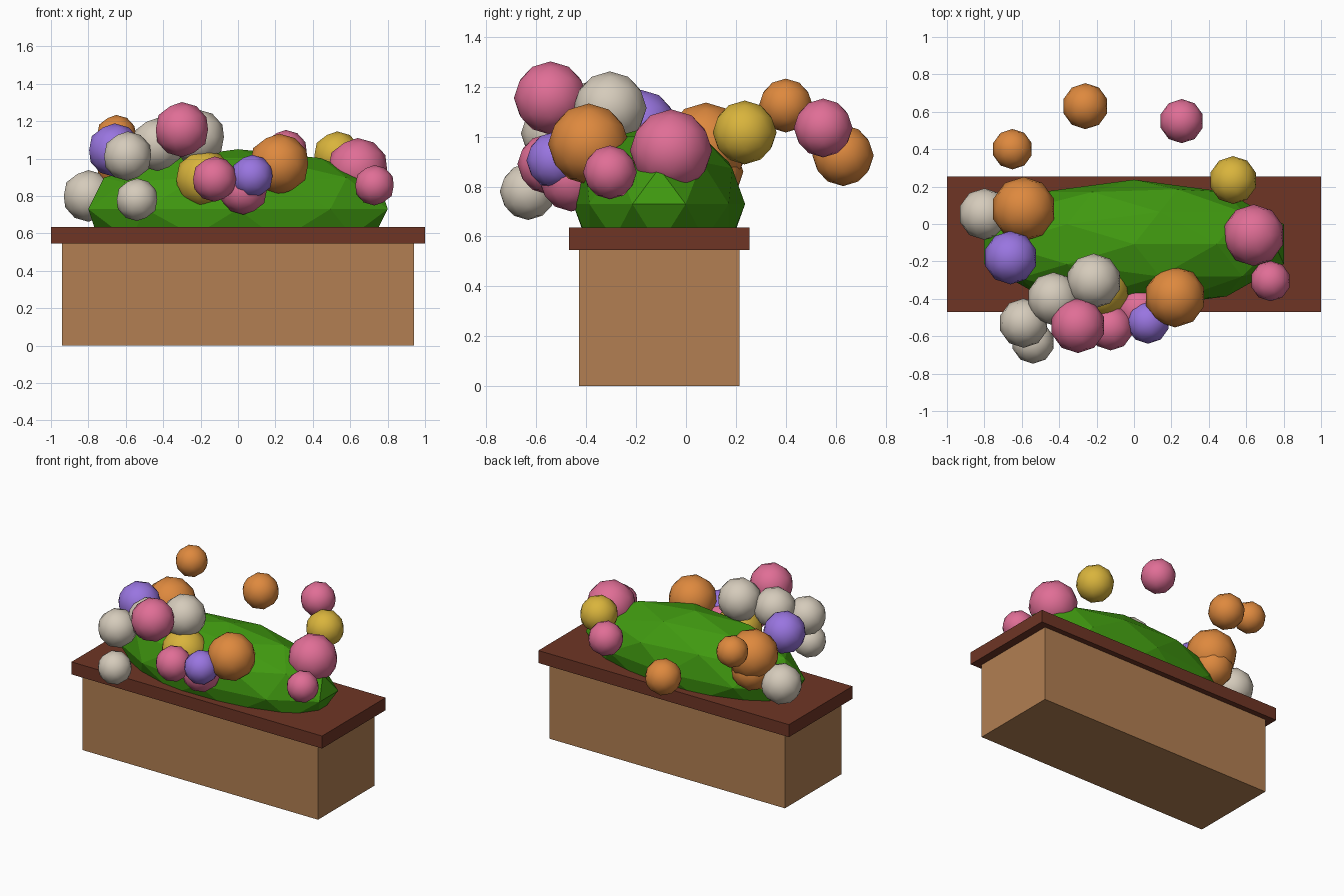
import bpy

if "Cube" in bpy.data.objects:
    bpy.data.objects.remove(bpy.data.objects["Cube"])

CY = -0.108  # planter centre line


def material(name, r, g, b):
    def lin(c):
        c /= 255
        return c / 12.92 if c <= 0.04045 else ((c + 0.055) / 1.055) ** 2.4
    m = bpy.data.materials.new(name)
    m.diffuse_color = (lin(r), lin(g), lin(b), 1)
    m.use_nodes = True
    m.node_tree.nodes["Principled BSDF"].inputs["Base Color"].default_value = m.diffuse_color
    return m


def finish(name, mat):
    o = bpy.context.object
    o.name = name
    o.data.materials.append(mat)
    bpy.ops.object.transform_apply(location=False, rotation=False, scale=True)
    return o


def box(name, mat, hx, y0, y1, z0, z1):
    bpy.ops.mesh.primitive_cube_add(size=1, location=(0, (y0 + y1) / 2, (z0 + z1) / 2))
    bpy.context.object.scale = (2 * hx, y1 - y0, z1 - z0)
    return finish(name, mat)


def ball(name, mat, loc, scale, smooth):
    bpy.ops.mesh.primitive_ico_sphere_add(subdivisions=2, radius=1, location=loc)
    bpy.context.object.scale = scale
    o = finish(name, mat)
    if smooth:
        bpy.ops.object.shade_smooth()
    return o


# Planter box and rim
box("planter_box", material("tan wood", 178, 127, 82), 0.94, -0.43, 0.215, 0, 0.55)
box("planter_rim", material("dark brown wood", 110, 53, 37), 1.0, -0.47, 0.255, 0.545, 0.635)

# Faceted leafy mound
ball("bush", material("leaf green", 64, 153, 16), (0, CY, 0.73), (0.842, 0.345, 0.32), False)

# Blossoms: x, y, z, radius
blossoms = {
    "orange": ((222, 137, 62), [
        (-0.65, 0.40, 1.125, 0.108), (-0.26, 0.63, 0.925, 0.123), (0.22, -0.39, 0.97, 0.163),
        (-0.59, 0.08, 0.965, 0.172), (-0.59, 0.09, 0.86, 0.14)]),
    "pink": ((224, 110, 150), [
        (0.255, 0.55, 1.035, 0.118), (0.64, -0.06, 0.945, 0.165), (0.73, -0.305, 0.857, 0.108),
        (-0.125, -0.555, 0.89, 0.121), (0.03, -0.46, 0.83, 0.13), (-0.30, -0.543, 1.155, 0.147)]),
    "yellow": ((217, 180, 60), [
        (0.53, 0.235, 1.017, 0.128), (-0.18, -0.35, 0.89, 0.157)]),
    "purple": ((153, 117, 224), [
        (0.075, -0.525, 0.905, 0.115), (-0.66, -0.18, 1.045, 0.143)]),
    "cream": ((213, 203, 187), [
        (-0.215, -0.305, 1.115, 0.147), (-0.43, -0.40, 1.075, 0.142), (-0.59, -0.53, 1.013, 0.132),
        (-0.54, -0.633, 0.78, 0.114), (-0.80, 0.053, 0.80, 0.138)]),
}
for colour, (rgb, spots) in blossoms.items():
    mat = material(colour + " petals", *rgb)
    for i, (x, y, z, r) in enumerate(spots):
        ball(f"{colour}_blossom_{i + 1}", mat, (x, y, z), (r, r, r), True)
